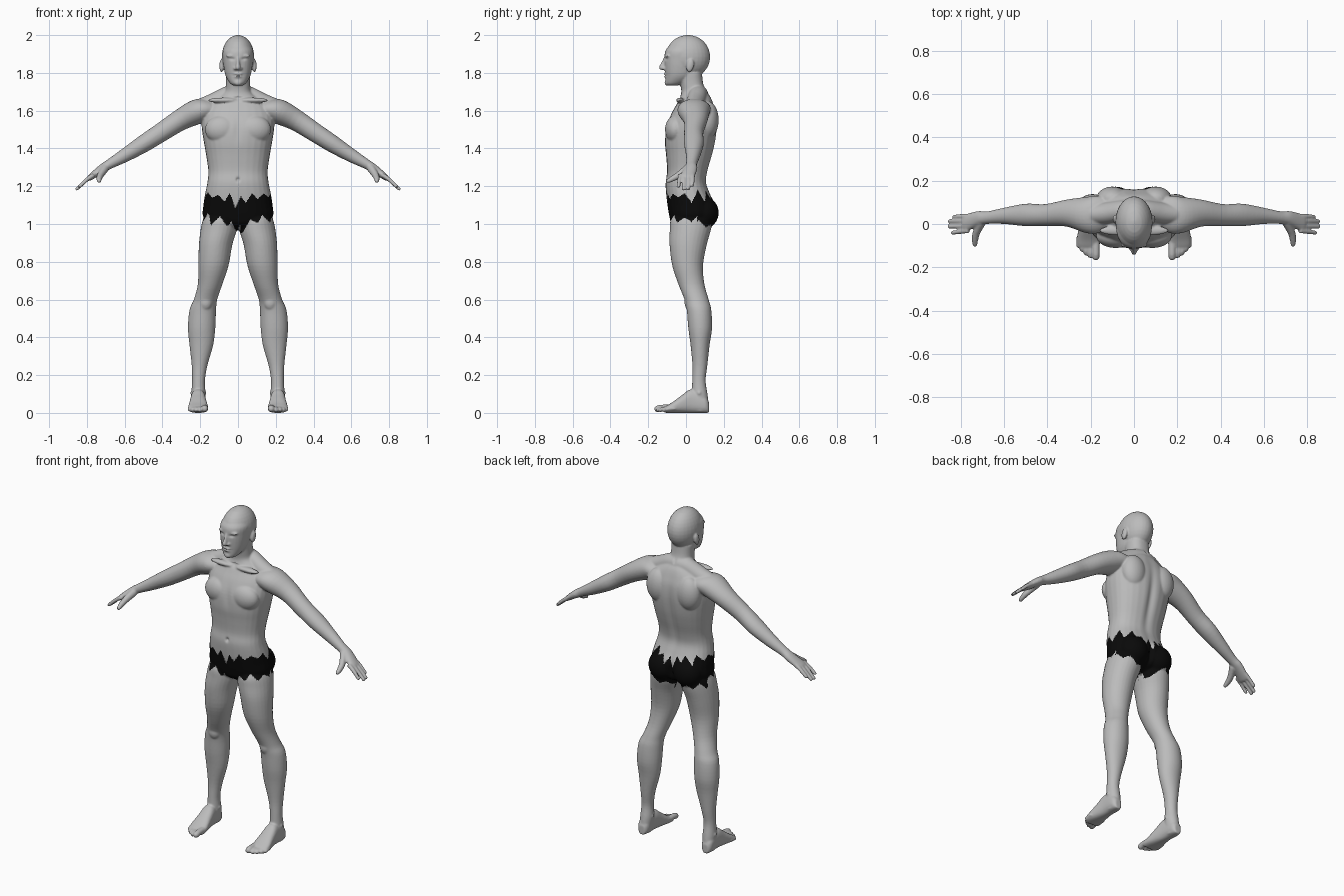
import bpy, bmesh, math, random
from mathutils import Vector

random.seed(4)
bm = bmesh.new()
SIDES = 28


def loft(rings, mirror=False, power=2.0, steps=4):
    """Closed tube through rings of (centre, half axis u, half axis v), smoothly interpolated."""
    keys = [[*c, *u, *v] for c, u, v in rings]
    rows = []
    for i in range(len(keys) - 1):
        a, b, c, d = keys[max(i - 1, 0)], keys[i], keys[i + 1], keys[min(i + 2, len(keys) - 1)]
        for s in range(steps):
            t = s / steps
            rows.append([0.5 * (2 * q + (r - p) * t + (2 * p - 5 * q + 4 * r - w) * t * t
                                + (3 * q - p - 3 * r + w) * t ** 3) for p, q, r, w in zip(a, b, c, d)])
    rows.append(keys[-1])
    for side in ((1, -1) if mirror else (1,)):
        loops = []
        for row in rows:
            c, u, v = Vector(row[:3]), Vector(row[3:6]), Vector(row[6:])
            loop = []
            for k in range(SIDES):
                a = 2 * math.pi * k / SIDES
                cu = math.copysign(abs(math.cos(a)) ** (2 / power), math.cos(a))
                cv = math.copysign(abs(math.sin(a)) ** (2 / power), math.sin(a))
                p = c + u * cu + v * cv
                loop.append(bm.verts.new((p.x * side, p.y, p.z)))
            loops.append(loop)
        for l0, l1 in zip(loops, loops[1:]):
            for k in range(SIDES):
                n = (k + 1) % SIDES
                bm.faces.new((l0[k], l0[n], l1[n], l1[k]))
        bm.faces.new(loops[0])
        bm.faces.new(loops[-1])


def level(z, x0, x1, y0, y1):
    """Horizontal ring from its x and y limits."""
    return (((x0 + x1) / 2, (y0 + y1) / 2, z), ((x1 - x0) / 2, 0, 0), (0, (y1 - y0) / 2, 0))


def ball(c, r, mirror=False, tilt=0.0):
    """Ellipsoid, optionally tilted about x."""
    rings = []
    ct, st = math.cos(tilt), math.sin(tilt)
    for i in range(9):
        a = math.pi * (0.02 + 0.96 * i / 8)
        h, w = -math.cos(a) * r[2], math.sin(a)
        rings.append(((c[0], c[1] - h * st, c[2] + h * ct), (r[0] * w, 0, 0), (0, r[1] * w * ct, r[1] * w * st)))
    loft(rings, mirror, steps=2)


def digit(path, r0, r1):
    """Finger or toe with a round tip, along a list of points."""
    pts = [Vector(p) for p in path]
    d = (pts[-1] - pts[-2]).normalized()
    pts[-1] -= d * r1
    n = len(pts) - 1
    u = d.orthogonal().normalized()
    v = d.cross(u)
    rows = [(p, r0 + (r1 - r0) * i / n) for i, p in enumerate(pts)]
    rows += [(pts[-1] + d * r1 * 0.6, r1 * 0.8), (pts[-1] + d * r1 * 0.95, r1 * 0.3)]
    loft([(p, u * r, v * r) for p, r in rows], True, steps=3)


# torso and neck
loft([level(z, -w, w, a, b) for z, w, a, b in [
    (.968, .05, -.03, .06), (1.0, .14, -.075, .125), (1.04, .185, -.088, .15), (1.10, .183, -.098, .155),
    (1.16, .174, -.105, .128), (1.22, .162, -.108, .108), (1.28, .157, -.10, .115), (1.36, .168, -.105, .138),
    (1.43, .18, -.112, .155), (1.51, .192, -.107, .165), (1.58, .19, -.08, .162), (1.63, .165, -.052, .148),
    (1.67, .11, -.032, .132), (1.70, .072, -.025, .112), (1.74, .064, -.03, .092), (1.80, .064, -.04, .085)]],
    power=2.3)
# chest, shoulder blades, buttocks, collar bones, neck slope
ball((.085, -.055, 1.50), (.09, .056, .075), True)
ball((.10, .115, 1.55), (.075, .058, .10), True)
ball((.085, .095, 1.06), (.085, .078, .085), True)
ball((.08, -.03, 1.655), (.08, .022, .014), True)
loft([((x, y, z), (0, r, 0), (r * .3, 0, r)) for x, y, z, r in [
    (.0, .06, 1.68, .06), (.06, .06, 1.675, .05), (.13, .05, 1.64, .05), (.19, .045, 1.62, .045)]], True)

# legs
loft([level(*r) for r in [
    (1.06, .02, .17, -.06, .13), (1.02, .005, .187, -.082, .14), (.97, .006, .198, -.086, .132),
    (.89, .03, .207, -.087, .11), (.78, .05, .21, -.073, .09), (.68, .083, .213, -.04, .098),
    (.60, .11, .234, -.008, .12), (.545, .116, .257, .004, .134), (.45, .12, .265, .012, .138),
    (.36, .131, .257, .024, .125), (.25, .162, .245, .034, .113), (.17, .175, .243, .033, .104),
    (.10, .172, .247, .03, .114), (.04, .178, .245, .03, .12), (.006, .185, .24, .04, .115)]], True)
ball((.172, .022, .585), (.036, .03, .045), True)
ball((.21, .07, .105), (.043, .022, .022), True)

# feet and toes
loft([(((a + b) / 2, y, h / 2), ((b - a) / 2, 0, 0), (0, 0, h / 2)) for y, a, b, h in [
    (.122, .195, .232, .055), (.10, .18, .247, .09), (.03, .173, .25, .125), (-.02, .166, .256, .095),
    (-.07, .158, .264, .058), (-.10, .158, .262, .04), (-.115, .164, .25, .03)]], True, power=2.5)
for x, y, r in [(.176, -.168, .017), (.202, -.158, .012), (.222, -.145, .0115), (.24, -.128, .011), (.256, -.108, .0105)]:
    digit([(x, -.06, r + .012), (x, (y - .07) / 2 - .01, r + .01), (x, y, r)], r, r)

# arms and palms
loft([((x, (a + b) / 2, z), (0, (b - a) / 2, 0), (r * .5, 0, r * .87)) for x, z, a, b, r in [
    (.09, 1.615, 0, .11, .04), (.16, 1.612, -.04, .13, .058), (.22, 1.593, -.042, .125, .066),
    (.31, 1.548, -.012, .113, .056), (.41, 1.483, -.01, .092, .05), (.50, 1.425, -.01, .094, .046),
    (.60, 1.363, 0, .075, .036), (.68, 1.317, 0, .058, .026), (.72, 1.293, -.008, .06, .023),
    (.775, 1.252, -.035, .046, .017), (.79, 1.24, -.03, .04, .013)]], True)
# fingers and thumb
for ya, yb, x in [(.036, .034, .838), (.014, .014, .858), (-.009, -.012, .86), (-.03, -.042, .845)]:
    digit([(.765, ya, 1.26), (.80, ya * .6 + yb * .4, 1.235), (x, yb, 1.235 - (x - .80) * .93)], .0125, .0095)
digit([(.705, .005, 1.292), (.728, -.04, 1.258), (.735, -.075, 1.238), (.735, -.105, 1.222)], .022, .011)

# skull and face
ball((0, .01, 1.885), (.086, .118, .116))
loft([level(z, -w, w, a, b) for z, w, a, b in [
    (1.732, .022, -.096, -.05), (1.745, .042, -.108, -.01), (1.78, .064, -.109, .04), (1.82, .074, -.112, .06),
    (1.87, .08, -.114, .08), (1.92, .08, -.108, .09), (1.96, .05, -.07, .07)]], power=2.2)
# nose, nostrils, brows, eyelids, lips, ears
loft([((0, y, z), (w, 0, 0), (0, .016, 0)) for z, y, w in [
    (1.882, -.102, .008), (1.855, -.115, .009), (1.835, -.126, .012), (1.822, -.126, .013), (1.815, -.116, .008)]])
ball((.014, -.112, 1.823), (.01, .014, .009), True)
ball((.035, -.096, 1.89), (.028, .014, .009), True)
ball((.034, -.090, 1.866), (.014, .013, .010), True)
ball((0, -.108, 1.793), (.024, .011, .006))
ball((0, -.106, 1.78), (.021, .011, .006))
ball((0, -.1, 1.748), (.022, .014, .016))
ball((.087, .022, 1.838), (.012, .02, .036), True, tilt=-.2)

bmesh.ops.recalc_face_normals(bm, faces=bm.faces)
mesh = bpy.data.meshes.new("body")
bm.to_mesh(mesh)
bm.free()
body = bpy.data.objects.new("body", mesh)
bpy.context.collection.objects.link(body)

# fuse the parts into one smooth skin
fuse = body.modifiers.new("fuse", 'REMESH')
fuse.mode, fuse.voxel_size, fuse.use_smooth_shade = 'VOXEL', .005, True
relax = body.modifiers.new("relax", 'SMOOTH')
relax.factor, relax.iterations = .5, 6
skin = bpy.data.meshes.new_from_object(body.evaluated_get(bpy.context.evaluated_depsgraph_get()))
body.modifiers.clear()
body.data = skin

# pressed-in details: x, side (-1 front, 1 back), z, width, height, depth
dents = [(.03, -1, 1.874, .013, .007, .007), (-.03, -1, 1.874, .013, .007, .007),  # eye sockets
         (0, -1, 1.787, .022, .003, .006),                                       # mouth
         (0, -1, 1.235, .009, .011, .012),                                       # navel
         (0, -1, 1.50, .02, .06, .006), (0, -1, 1.665, .02, .014, .008),         # breastbone, throat
         (0, 1, 1.40, .022, .18, .012), (0, 1, 1.06, .014, .06, .02)]            # spine, cleft
for v in skin.vertices:
    x, y, z = v.co
    for dx, side, dz, w, h, depth in dents:
        if y * side > .03 and abs(x - dx) < 3 * w and abs(z - dz) < 3 * h:
            v.co.y -= side * depth * math.exp(-((x - dx) / w) ** 2 - ((z - dz) / h) ** 2)
    v.co.z = max(v.co.z, 0)

# ragged shorts, chosen by height between two zigzag hems
N = 30
hem_top = [random.uniform(.005, .04) * (-1) ** i for i in range(N)]
hem_low = [random.uniform(.005, .035) * (-1) ** i for i in range(N)]


def zigzag(hem, turn):
    i = int(turn * N) % N
    t = turn * N - int(turn * N)
    return hem[i] * (1 - t) + hem[(i + 1) % N] * t


for name, value in (("skin grey", .5), ("shorts black", .003)):
    m = bpy.data.materials.new(name)
    m.diffuse_color = (value, value, value, 1)
    skin.materials.append(m)
for f in skin.polygons:
    f.use_smooth = True
    x, y, z = f.center
    f.material_index = 0
    if abs(x) < .25 and .85 < z < 1.25:
        turn = math.atan2(y - .03, x) / (2 * math.pi) + .5
        top = 1.15 - .035 * math.exp(-(x / .07) ** 2) + zigzag(hem_top, turn)
        low = 1.025 - .06 * math.exp(-(x / .06) ** 2) - (.035 if y > .06 else 0) + zigzag(hem_low, turn)
        f.material_index = int(low < z < top)
